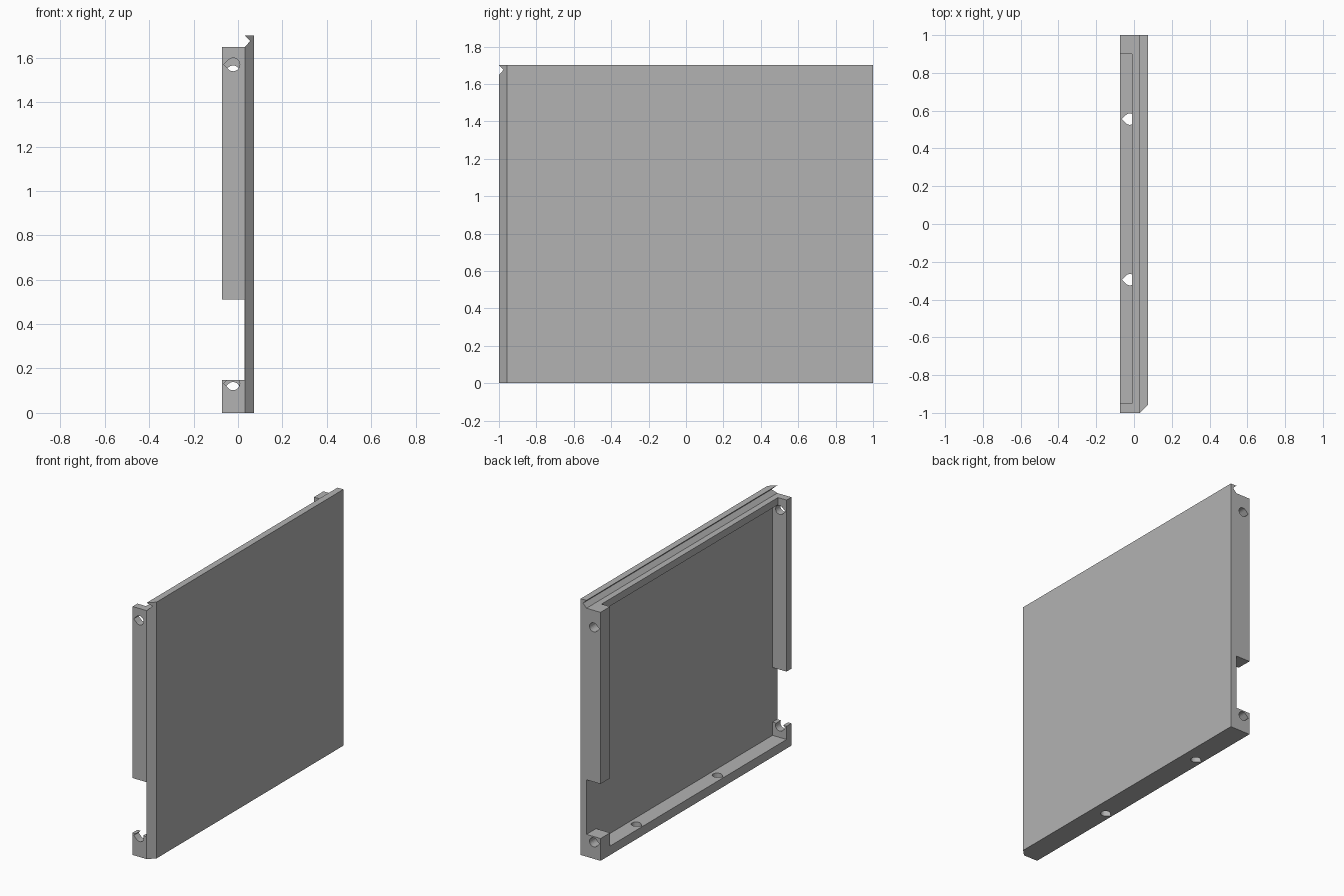
import bpy
import bmesh
from math import cos, sin, radians
from mathutils import Vector

old = bpy.data.objects.get("Cube")
if old:
    bpy.data.objects.remove(old, do_unlink=True)

grey = bpy.data.materials.new("plain grey")
grey.use_nodes = True
colour = (0.45, 0.45, 0.45, 1)
grey.diffuse_color = colour
grey.node_tree.nodes["Principled BSDF"].inputs["Base Color"].default_value = colour

OUT, IN, BACK = 0.073, 0.03, -0.073   # panel outside, panel inside, frame edge
TOP, RIM = 1.70, 1.648                # panel top, frame top
FRONT_IN, REAR_IN = -0.95, 0.90       # inner faces of the end walls


def prism(name, points, depth):
    """Extrude a closed 3D outline along a vector."""
    bm = bmesh.new()
    face = bm.faces.new([bm.verts.new(p) for p in points])
    new = bmesh.ops.extrude_face_region(bm, geom=[face])["geom"]
    verts = [v for v in new if isinstance(v, bmesh.types.BMVert)]
    bmesh.ops.translate(bm, verts=verts, vec=depth)
    bmesh.ops.recalc_face_normals(bm, faces=bm.faces)
    mesh = bpy.data.meshes.new(name)
    bm.to_mesh(mesh)
    bm.free()
    obj = bpy.data.objects.new(name, mesh)
    bpy.context.collection.objects.link(obj)
    mesh.materials.append(grey)
    return obj


def block(name, x, y, z):
    outline = [(x[0], y[0], z[0]), (x[1], y[0], z[0]),
               (x[1], y[1], z[0]), (x[0], y[1], z[0])]
    return prism(name, outline, (0, 0, z[1] - z[0]))


def drill(obj, centre, side, depth):
    """Cut a teardrop hole whose point faces the open side of the frame."""
    r, c = 0.03, Vector(centre)
    side, depth = Vector(side), Vector(depth)
    ring = [c + r * (cos(radians(a)) * Vector((1, 0, 0)) + sin(radians(a)) * side)
            for a in range(-135, 136, 15)]
    ring.append(c - Vector((r * 1.414, 0, 0)))
    cutter = prism("hole_cutter", [p - depth / 2 for p in ring], depth)
    cutter.hide_render = True
    cutter.hide_set(True)
    mod = obj.modifiers.new("hole", "BOOLEAN")
    mod.operation = "DIFFERENCE"
    mod.solver = "EXACT"
    mod.object = cutter


# Main panel with a V groove under its top lip
profile = [(IN, 0), (OUT, 0), (OUT, TOP), (IN, TOP), (0.055, 1.675), (IN, RIM)]
panel = prism("panel", [(x, -1, z) for x, z in profile], (0, 2, 0))

# Mitred front edge of the panel
bm = bmesh.new()
bm.from_mesh(panel.data)
cut = bmesh.ops.bisect_plane(bm, geom=bm.verts[:] + bm.edges[:] + bm.faces[:],
                             plane_co=(IN + 0.0005, -1, 0), plane_no=(1, -1, 0),
                             clear_outer=True)
rim = [e for e in cut["geom_cut"] if isinstance(e, bmesh.types.BMEdge)]
bmesh.ops.contextual_create(bm, geom=rim)
bmesh.ops.recalc_face_normals(bm, faces=bm.faces)
bm.to_mesh(panel.data)
bm.free()

# End walls, each split by a gap, with screw holes
for end, y, low, high in (("front", (-1, FRONT_IN), 0.132, 1.569),
                          ("rear", (REAR_IN, 1), 0.109, 1.535)):
    middle = sum(y) / 2
    for part, z, hole in (("lower", (0, 0.148), low), ("upper", (0.51, RIM), high)):
        wall = block(f"{end}_{part}_wall", (BACK, IN), y, z)
        drill(wall, (-0.022, middle, hole), (0, 0, 1), (0, 0.3, 0))

# Bottom ledge with two screw holes
ledge = block("bottom_ledge", (BACK, IN), (FRONT_IN, REAR_IN), (0, 0.06))
for y in (-0.295, 0.555):
    drill(ledge, (-0.022, y, 0.03), (0, 1, 0), (0, 0, 0.2))

# Narrow rail along the top
block("top_rail", (-0.01, IN), (FRONT_IN, REAR_IN), (1.60, RIM))
